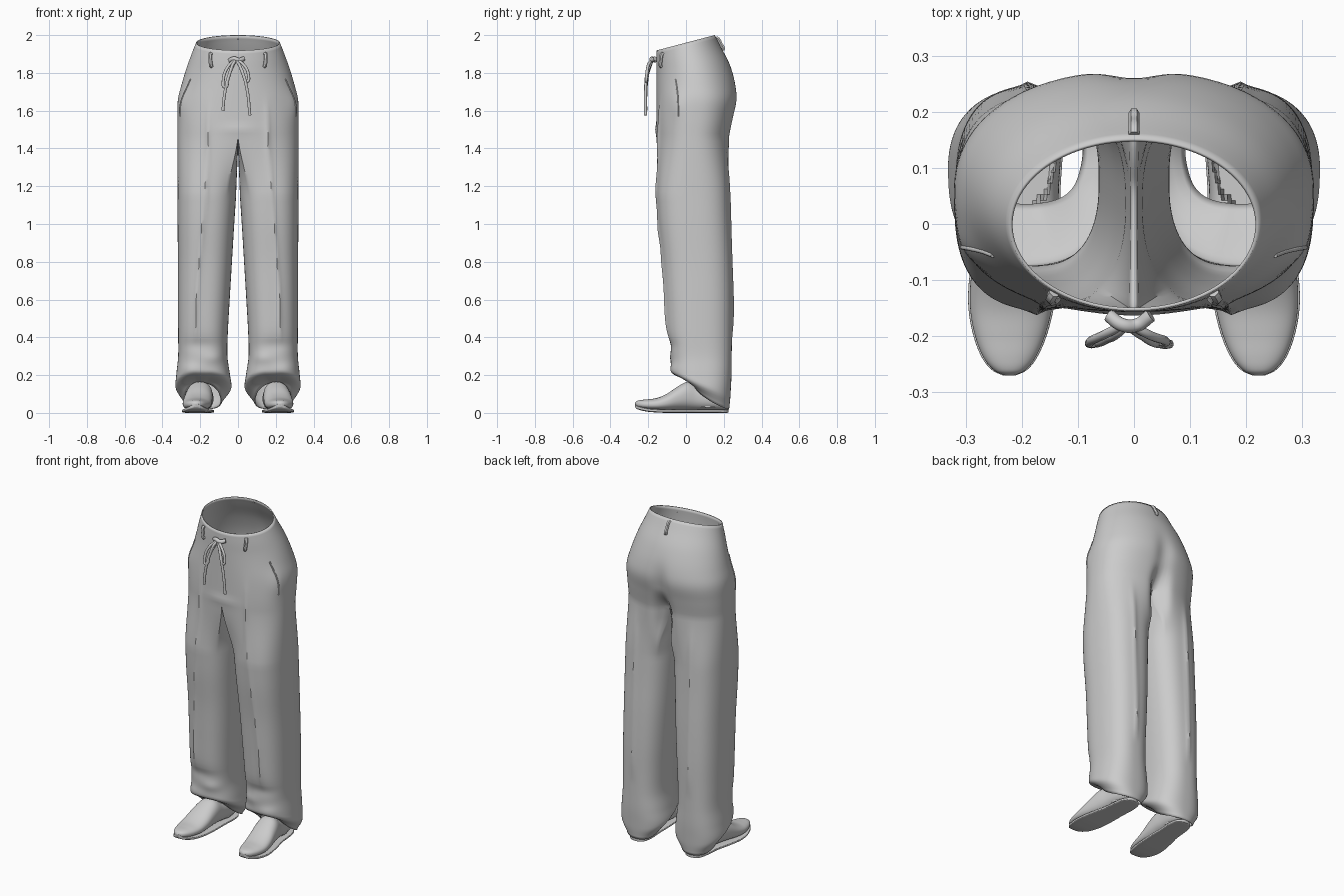
import bpy, bmesh, math
from math import sin, cos, pi, exp, radians, sqrt

if "Cube" in bpy.data.objects:
    bpy.data.objects.remove(bpy.data.objects["Cube"])

# profile tables, ascending z: torso (z, half width, front y, back y)
TORSO = [(1.38, .32, -.156, .226), (1.46, .32, -.157, .233), (1.56, .321, -.157, .252),
         (1.66, .318, -.157, .273), (1.74, .298, -.157, .264), (1.82, .273, -.157, .231),
         (1.90, .244, -.157, .182), (1.96, .222, -.155, .152)]
# leg (z, inner x, outer x, front y, back y)
LEG = [(0, .055, .312, -.045, .230), (.12, .033, .332, -.070, .237), (.20, .042, .327, -.077, .241),
       (.30, .056, .317, -.080, .242), (.42, .054, .317, -.097, .243), (.60, .044, .318, -.109, .244),
       (.80, .032, .318, -.122, .240), (1.0, .020, .320, -.142, .232), (1.15, .010, .320, -.152, .227)]
N, K = 72, 34          # points on outer and inner part of a leg ring
CROTCH, THIGH = 1.46, 1.15


def clamp(v):
    return max(0.0, min(1.0, v))


def smooth(v):
    v = clamp(v)
    return v * v * (3 - 2 * v)


def spline(tab, z):
    """Smooth interpolation of every column of a table."""
    z = max(tab[0][0], min(tab[-1][0], z))
    i = max(j for j in range(len(tab) - 1) if tab[j][0] <= z)
    h = tab[i + 1][0] - tab[i][0]
    u = (z - tab[i][0]) / h

    def slope(j, c):
        a, b = tab[max(j - 1, 0)], tab[min(j + 1, len(tab) - 1)]
        return (b[c] - a[c]) / (b[0] - a[0]) * h
    out = []
    for c in range(1, len(tab[0])):
        p, q, m, n = tab[i][c], tab[i + 1][c], slope(i, c), slope(i + 1, c)
        out.append(p + u * m + u * u * (3 * (q - p) - 2 * m - n) + u ** 3 * (2 * (p - q) + m + n))
    return out


def oval(a, n):
    c, s = cos(a), sin(a)
    return math.copysign(abs(c) ** (2 / n), c), math.copysign(abs(s) ** (2 / n), s)


def torso(z, a):
    w, f, b = spline(TORSO, z)
    c, s = oval(a, 2.0 + .4 * smooth((1.85 - z) / .35))
    y = (f + b) / 2 + (b - f) / 2 * s
    if abs(a) > pi / 2 - 1e-6:
        c = 0
    return [w * c, y, z + .04 * y / .152 * smooth((z - 1.7) / .26)]


def leg(z, a):
    i, o, f, b = spline(LEG, z)
    c, s = oval(a, 2.5)
    return [(i + o) / 2 + (o - i) / 2 * c, (f + b) / 2 + (b - f) / 2 * s, z]


# front folds: (x, z, x radius, z radius, depth)
FOLDS = [(0, 1.50, .09, .025, .006), (.20, .36, .10, .035, -.008), (.12, .29, .07, .03, .008),
         (.26, .23, .07, .03, .008)]


def drape(p):
    """Pressed creases, seat cleft, cloth folds and pocket bulge."""
    x, y, z = p
    front, back = smooth((.03 - y) / .1), smooth((y - .1) / .08)
    deep = smooth((y - .02) / .2)
    xc = .225 - .07 * smooth((z - .4) / 1.2)
    ridge = smooth((1.72 - z) / .25) * smooth((z - .35) / .15)
    y -= front * ridge * .012 * exp(-abs(x - xc) / .013)
    y += back * ridge * smooth((1.45 - z) / .2) * .010 * exp(-abs(x - .19) / .014)
    y -= back * .018 * exp(-(x / .05) ** 2) * exp(-((z - 1.63) / .11) ** 2)
    y -= deep * .075 * exp(-(x / .045) ** 2) * smooth((1.60 - z) / .16) * smooth((z - 1.2) / .2)
    for fx, fz, rx, rz, d in FOLDS:
        y -= front * d * exp(-((x - fx) / rx) ** 2 - ((z - fz) / rz) ** 2)
    x += .010 * smooth((x - .2) / .08) * exp(-((z - 1.63) / .07) ** 2 - ((y + .05) / .04) ** 2)
    return x, y, z


def make(name, verts, faces, mods=()):
    me = bpy.data.meshes.new(name)
    me.from_pydata(verts, [], faces)
    ob = bpy.data.objects.new(name, me)
    bpy.context.collection.objects.link(ob)
    for kind, settings in mods:
        m = ob.modifiers.new(kind.title(), kind)
        for k, v in settings.items():
            setattr(m, k, v)
    bpy.ops.object.select_all(action='DESELECT')
    ob.select_set(True)
    bpy.context.view_layer.objects.active = ob
    bpy.ops.object.shade_smooth_by_angle(angle=radians(45))
    return ob


# --- trousers: half torso rows, then closed leg rows joined at the crotch ---
outer = [-pi / 2 + pi * i / (N - 1) for i in range(N)]
A0 = radians(128)
ring = [-A0 + 2 * A0 * i / (N - 1) for i in range(N)]
ring += [A0 + (2 * pi - 2 * A0) * (k + 1) / (K + 1) for k in range(K)]

rows = [[torso(1.96 - (1.96 - CROTCH) * r / 26, a) for a in outer] for r in range(27)]
top = list(rows[-1])
yb, yf = top[-1][1], top[0][1]
for k in range(K):
    u = (k + 1) / (K + 1)
    top.append([0, yb + (yf - yb) * u, CROTCH - .05 * sin(pi * u)])
rows[-1] = top
low = [leg(THIGH, a) for a in ring]
for r in range(1, 15):
    s = r / 14
    e = (s + smooth(s)) / 2
    rows.append([[p[0] + (q[0] - p[0]) * e, p[1] + (q[1] - p[1]) * e, p[2] + (q[2] - p[2]) * s]
                 for p, q in zip(top, low)])
for r in range(1, 25):
    rows.append([leg(THIGH - (THIGH - .4) * r / 24, a) for a in ring])
for r in range(1, 27):
    row = []
    for a in ring:
        f = clamp((.237 - leg(.1, a)[1]) / .30)
        hem = .018 + .137 * f
        x, y, z = leg(.4 + (hem - .4) * r / 26, a)
        # hem tucks in around the shoe
        t = .62 * f ** .6 * smooth((hem + .07 - z) / .075) ** 1.3
        row.append([x + (.200 - x) * t * .85, y + (.10 - y) * t, z])
    rows.append(row)

verts, faces, start = [], [], []
for row in rows:
    start.append(len(verts))
    verts += [drape(p) for p in row]
for r in range(len(rows) - 1):
    closed = len(rows[r]) > N
    n = len(rows[r])
    for i in range(n if closed else N - 1):
        j = (i + 1) % n
        a, b = start[r], start[r + 1]
        faces.append((a + i, b + i, b + j, a + j))
mirror = ('MIRROR', dict(use_clip=True, merge_threshold=.0005))
make("trousers", verts, faces, [mirror, ('SOLIDIFY', dict(thickness=.006, offset=-1))])


# --- shoes and soles: sections lofted along y ---
# (y, centre x, half width, bottom z, top z)
SHOE = [(-.27, .222, .008, .040, .052), (-.262, .222, .026, .030, .062), (-.24, .222, .045, .022, .068),
        (-.20, .221, .062, .014, .072), (-.15, .219, .073, .010, .080), (-.10, .215, .076, .008, .102),
        (-.04, .208, .073, .008, .142), (.01, .202, .068, .008, .165), (.06, .196, .062, .008, .150),
        (.14, .190, .060, .008, .140), (.19, .188, .052, .008, .140), (.215, .187, .036, .008, .135),
        (.226, .187, .014, .010, .125)]


def loft(name, grow, sole):
    S, R = 56, 72
    verts, faces = [], []
    for r in range(R + 1):
        y = -.27 + .496 * (.5 - .5 * cos(pi * r / R))
        xc, w, zb, zt = spline(SHOE, y)
        w += grow
        if sole:
            zt, zb = zb + .010, zb - .008
        hole = .82 * sqrt(max(0, 1 - ((y - .115) / .09) ** 2))      # foot opening
        for i in range(S):
            c, s = oval(2 * pi * i / S, 5 if sole else 2.3)
            if not sole and s < 0:
                s *= .9
            z = (zb + zt) / 2 + (zt - zb) / 2 * s
            if not sole and s > 0 and abs(c) < hole:
                z = zb + .02
            verts.append((xc + w * c, y, z))
    for r in range(R):
        for i in range(S):
            j = (i + 1) % S
            faces.append((r * S + i, r * S + j, r * S + S + j, r * S + S + i))
    faces += [tuple(range(S))[::-1], tuple(range(R * S, R * S + S))]
    ob = make(name, verts, faces, [('MIRROR', {})])
    bm = bmesh.new()
    bm.from_mesh(ob.data)
    bmesh.ops.recalc_face_normals(bm, faces=bm.faces)
    bm.to_mesh(ob.data)
    bm.free()


loft("shoes", 0, False)
loft("soles", .003, True)


# --- small trim made from swept curves ---
def cord(name, pts, radius, res=3):
    cu = bpy.data.curves.new(name, 'CURVE')
    cu.dimensions = '3D'
    cu.bevel_depth, cu.bevel_resolution, cu.use_fill_caps = radius, res, True
    sp = cu.splines.new('BEZIER')
    sp.bezier_points.add(len(pts) - 1)
    for bp, p in zip(sp.bezier_points, pts):
        bp.co = p
        bp.handle_left_type = bp.handle_right_type = 'AUTO'
    tmp = bpy.data.objects.new(name + "_path", cu)
    bpy.context.collection.objects.link(tmp)
    me = bpy.data.meshes.new_from_object(tmp.evaluated_get(bpy.context.evaluated_depsgraph_get()))
    bpy.data.objects.remove(tmp)
    ob = bpy.data.objects.new(name, me)
    bpy.context.collection.objects.link(ob)
    for p in me.polygons:
        p.use_smooth = res > 1
    return ob


# drawstring knot, bow loops and hanging ends
cord("drawstring_knot", [(-.045, -.163, 1.865), (-.02, -.180, 1.875), (.005, -.180, 1.868), (.03, -.163, 1.875)], .012)
cord("left_bow_loop", [(-.015, -.178, 1.87), (-.055, -.198, 1.83), (-.078, -.210, 1.76), (-.070, -.212, 1.725),
                       (-.052, -.206, 1.77), (-.030, -.196, 1.84), (-.012, -.180, 1.87)], .008)
cord("right_bow_loop", [(-.010, -.178, 1.87), (.028, -.198, 1.845), (.055, -.208, 1.79), (.048, -.210, 1.755),
                        (.028, -.204, 1.79), (.008, -.195, 1.84), (-.012, -.180, 1.87)], .008)
cord("left_string", [(-.015, -.18, 1.865), (-.050, -.206, 1.78), (-.072, -.213, 1.68), (-.080, -.213, 1.60)], .008)
cord("right_string", [(-.005, -.18, 1.865), (.025, -.206, 1.80), (.050, -.214, 1.70), (.063, -.214, 1.575)], .008)


# belt loops and pocket welts follow the cloth surface
def on_cloth(z, deg, out=0.0):
    a = radians(deg)
    x, y, h = drape(torso(z, a))
    return x + out * cos(a), y + out * sin(a), h


for name, deg, turn, z0, z1 in (("front_belt_loop", -58, 6, 1.855, 1.935), ("back_belt_loop", 90, 0, 1.88, 1.945)):
    pts = [on_cloth(z0 + (z1 - z0) * t, deg + turn * t, o)
           for t, o in ((0, .0), (.12, .008), (.5, .009), (.88, .008), (1, 0))]
    ob = cord(name, pts, .010, 1)
    if turn:
        ob.modifiers.new("Mirror", 'MIRROR')
welt = cord("pocket_welt", [on_cloth(1.77 - .20 * t, -30 + 8 * t) for t in (0, .25, .5, .75, 1)], .004)
welt.modifiers.new("Mirror", 'MIRROR')
